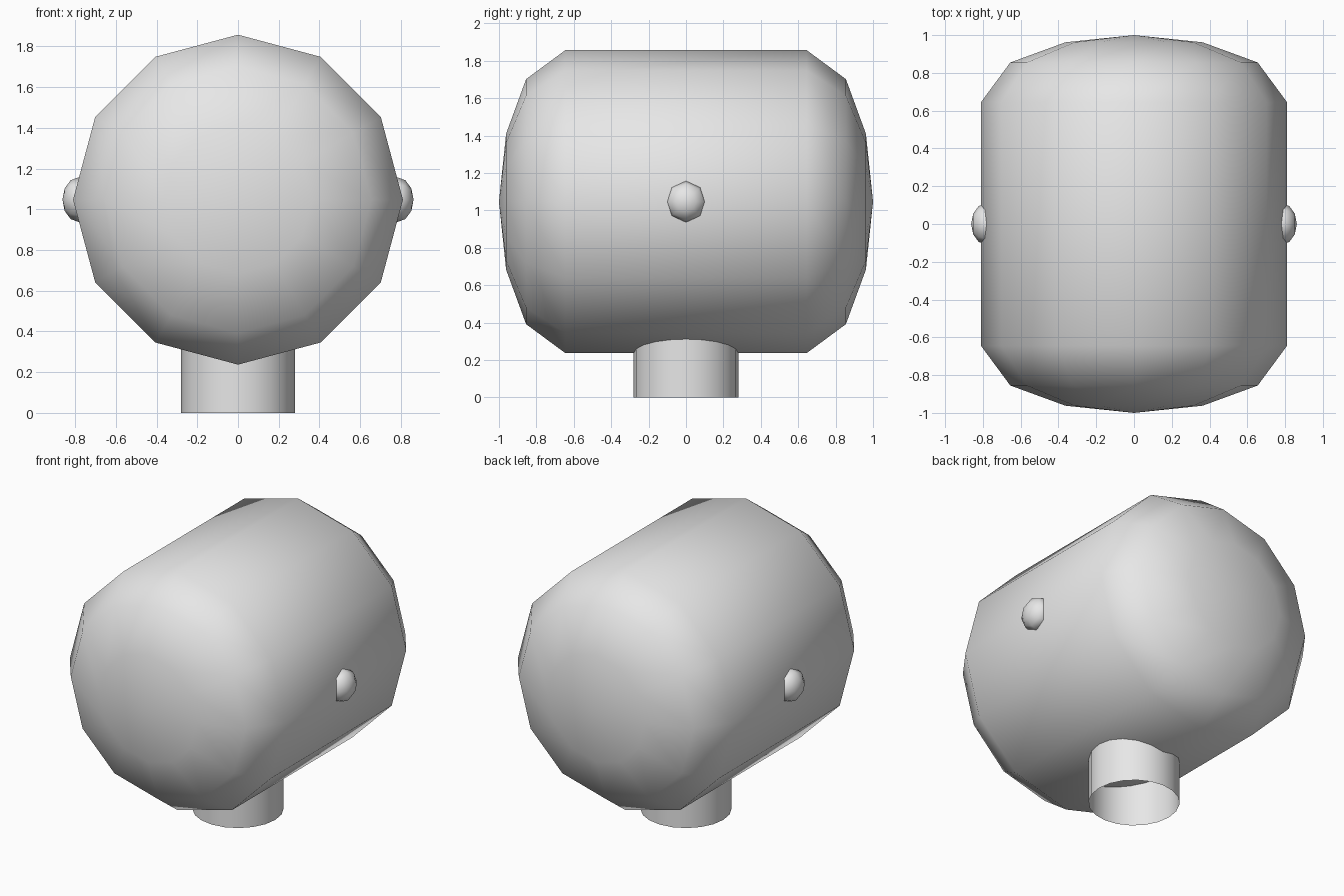
import bpy, bmesh
from math import sin, cos, pi
from mathutils import Matrix, Vector

cube = bpy.data.objects.get("Cube")
if cube:
    bpy.data.objects.remove(cube, do_unlink=True)

grey = bpy.data.materials.new("plain grey")
grey.use_nodes = True
colour = (0.8, 0.8, 0.8, 1)
grey.diffuse_color = colour
grey.node_tree.nodes["Principled BSDF"].inputs["Base Color"].default_value = colour


def lathe(name, profile, sides, location, rotation):
    """Spin (radius, height) points about local z; zero radius makes a pole."""
    bm = bmesh.new()
    rings = []
    for r, h in profile:
        if r == 0:
            rings.append([bm.verts.new((0, 0, h))] * sides)
        else:
            rings.append([bm.verts.new((r * cos(2 * pi * i / sides), r * sin(2 * pi * i / sides), h))
                          for i in range(sides)])
    for low, high in zip(rings, rings[1:]):
        for i in range(sides):
            j = (i + 1) % sides
            corners = dict.fromkeys((low[i], low[j], high[j], high[i]))
            bm.faces.new(list(corners)).smooth = True
    bm.transform(Matrix.Translation(Vector(location)) @ rotation)
    mesh = bpy.data.meshes.new(name)
    bm.to_mesh(mesh)
    bm.free()
    mesh.materials.append(grey)
    obj = bpy.data.objects.new(name, mesh)
    bpy.context.collection.objects.link(obj)
    return obj


CENTRE_Z = 1.047
upright = Matrix.Identity(4)

# Barrel lying along y, with a shallow dome on each end
dome = [(0.81, 0.645), (0.655, 0.855), (0.363, 0.962), (0, 1)]
barrel = [(r, -h) for r, h in reversed(dome)] + dome
lathe("barrel_body", barrel, 12, (0, 0, CENTRE_Z), Matrix.Rotation(pi / 2, 4, "X"))

# Open tube underneath, running up into the barrel
lathe("neck_tube", [(0.28, 0), (0.28, 0.4)], 20, (0, 0, 0), upright)

# Flattened round knob on each side
knob = [(0.11 * sin(pi * k / 6), -0.08 * cos(pi * k / 6)) for k in range(7)]
knob[0], knob[-1] = (0, -0.08), (0, 0.08)
for side, name in ((1, "left_knob"), (-1, "right_knob")):
    lathe(name, knob, 8, (side * 0.782, 0, CENTRE_Z), Matrix.Rotation(side * pi / 2, 4, "Y"))
